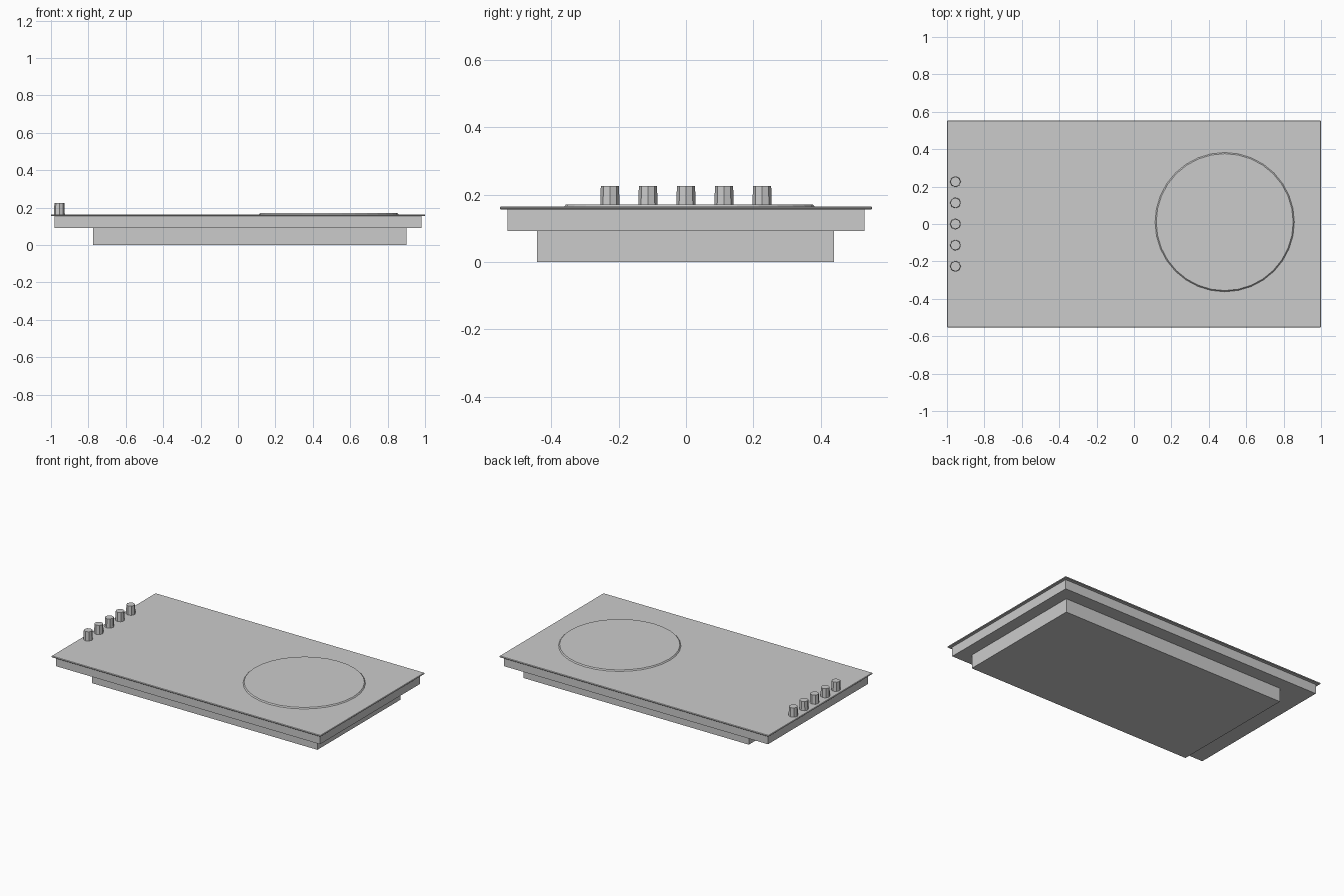
import bpy, bmesh
from mathutils import Matrix

if "Cube" in bpy.data.objects:
    bpy.data.objects.remove(bpy.data.objects["Cube"])


def finish(name, bm):
    mesh = bpy.data.meshes.new(name)
    bm.to_mesh(mesh)
    bm.free()
    obj = bpy.data.objects.new(name, mesh)
    bpy.context.collection.objects.link(obj)
    return obj


def box(name, x0, x1, y0, y1, z0, z1):
    bm = bmesh.new()
    centre = Matrix.Translation(((x0 + x1) / 2, (y0 + y1) / 2, (z0 + z1) / 2))
    size = Matrix.Diagonal((x1 - x0, y1 - y0, z1 - z0, 1))
    bmesh.ops.create_cube(bm, size=1, matrix=centre @ size)
    return finish(name, bm)


def cylinder(name, x, y, z0, z1, r_bottom, r_top, sides):
    bm = bmesh.new()
    bmesh.ops.create_cone(bm, cap_ends=True, segments=sides,
                          radius1=r_bottom, radius2=r_top, depth=z1 - z0,
                          matrix=Matrix.Translation((x, y, (z0 + z1) / 2)))
    return finish(name, bm)


# Stepped housing below the worktop
box("lower_housing", -0.775, 0.90, -0.443, 0.44, 0.0, 0.092)
box("upper_housing", -0.98, 0.98, -0.53, 0.53, 0.092, 0.156)

# Thin overhanging plate
plate = box("top_plate", -1.0, 1.0, -0.553, 0.553, 0.155, 0.164)
bevel = plate.modifiers.new("edge_bevel", 'BEVEL')
bevel.width = 0.003
bevel.segments = 1

# Slightly raised round burner zone
cylinder("burner_disc", 0.485, 0.01, 0.160, 0.171, 0.376, 0.366, 32)

# Row of control knobs along the left edge
for i in range(5):
    cylinder(f"knob_{i + 1}", -0.955, (i - 2) * 0.113, 0.160, 0.225, 0.029, 0.027, 8)
